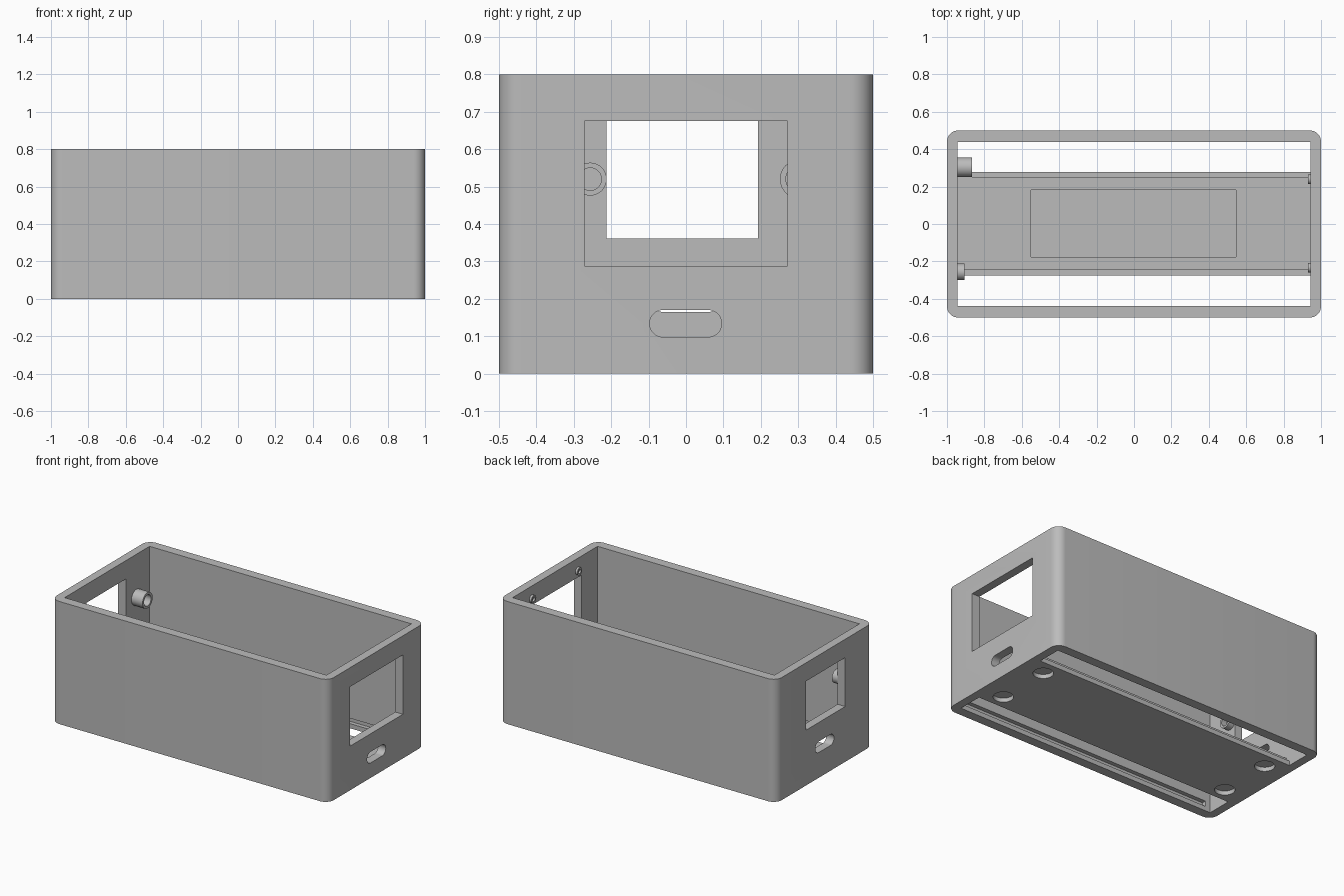
import bpy, bmesh, math
from mathutils import Matrix, Vector

if "Cube" in bpy.data.objects:
    bpy.data.objects.remove(bpy.data.objects["Cube"])

grey = bpy.data.materials.new("grey_plastic")
grey.use_nodes = True
COLOUR = (0.5, 0.5, 0.5, 1)
grey.diffuse_color = COLOUR
grey.node_tree.nodes["Principled BSDF"].inputs["Base Color"].default_value = COLOUR


def finish(name, bm):
    mesh = bpy.data.meshes.new(name)
    bm.to_mesh(mesh)
    bm.free()
    mesh.materials.append(grey)
    obj = bpy.data.objects.new(name, mesh)
    bpy.context.collection.objects.link(obj)
    return obj


def box(name, low, high, radius=0, axis=2):
    """Box between two corners, edges along one axis optionally rounded."""
    low, high = Vector(low), Vector(high)
    bm = bmesh.new()
    bmesh.ops.create_cube(bm, size=1)
    for v in bm.verts:
        v.co = (low + high) / 2 + v.co * (high - low)
    if radius:
        edges = [e for e in bm.edges
                 if abs((e.verts[0].co - e.verts[1].co).normalized()[axis]) > 0.9]
        bmesh.ops.bevel(bm, geom=edges, offset=radius, segments=10,
                        profile=0.5, affect='EDGES')
    return finish(name, bm)


def cylinder(name, centre, radius, depth, axis='Z'):
    bm = bmesh.new()
    turn = Matrix.Rotation(math.pi / 2, 4, 'Y') if axis == 'X' else Matrix()
    bmesh.ops.create_cone(bm, cap_ends=True, segments=40, radius1=radius, radius2=radius,
                          depth=depth, matrix=Matrix.Translation(centre) @ turn)
    return finish(name, bm)


def cut(obj, cutters):
    bpy.context.view_layer.objects.active = obj
    for cutter in cutters:
        cutter.hide_render = True
        mod = obj.modifiers.new("cut", 'BOOLEAN')
        mod.operation = 'DIFFERENCE'
        mod.solver = 'EXACT'
        mod.object = cutter
        bpy.ops.object.modifier_apply(modifier=mod.name)
        bpy.data.objects.remove(cutter)


def smooth(obj):
    bpy.ops.object.select_all(action='DESELECT')
    obj.select_set(True)
    bpy.context.view_layer.objects.active = obj
    bpy.ops.object.shade_smooth_by_angle(angle=math.radians(30))


IN_X, IN_Y = 0.945, 0.438

# Open case with a window and a cable slot in each end
case = box("case", (-1, -0.5, 0), (1, 0.5, 0.8), radius=0.06)
cutters = [
    box("cavity", (-IN_X, -IN_Y, -0.1), (IN_X, IN_Y, 0.9)),
    box("display_window", (0.9, -0.272, 0.288), (1.1, 0.272, 0.675)),
    box("rear_window", (-1.1, -0.213, 0.361), (-0.9, 0.193, 0.68)),
    box("cable_slot", (0.9, -0.097, 0.098), (1.1, 0.095, 0.17), 0.0355, 0),
    box("rear_slot", (-1.1, -0.097, 0.165), (-0.9, 0.095, 0.237), 0.0355, 0),
]
# Snap grooves low on the long walls
for side in (-1, 1):
    y0, y1 = sorted((side * 0.4, side * 0.465))
    cutters.append(box("groove", (-0.91, y0, 0.03), (0.91, y1, 0.065)))
cut(case, cutters)
smooth(case)

# Stepped floor plate with a tray and four foot recesses
floor_lip = box("floor_lip", (-IN_X, -0.275, 0), (IN_X, 0.279, 0.03))
floor_plate = box("floor_plate", (-IN_X, -0.246, 0.0), (IN_X, 0.252, 0.06))
feet = [(sx * 0.84, sy * 0.18) for sx in (-1, 1) for sy in (-1, 1)]
for part in (floor_lip, floor_plate):
    cut(part, [cylinder("foot_recess", (x, y, 0), 0.06, 0.054) for x, y in feet])
cut(floor_plate, [box("tray", (-0.55, -0.177, 0.045), (0.545, 0.183, 0.1))])
smooth(floor_plate)
smooth(floor_lip)


def standoff(name, wall, length, y, z, outer, inner):
    """Hollow screw post reaching inwards from an end wall."""
    way = -1 if wall > 0 else 1
    post = cylinder(name, (wall + way * length / 2, y, z), outer, length, 'X')
    cut(post, [cylinder("bore", (wall + way * length, y, z), inner, length * 1.8, 'X')])
    smooth(post)


standoff("long_standoff", -IN_X, 0.08, 0.303, 0.52, 0.052, 0.036)
standoff("short_standoff", -IN_X, 0.04, -0.256, 0.52, 0.044, 0.03)
for y in (-0.234, 0.239):
    for z in (0.245, 0.718):
        standoff("display_standoff", IN_X, 0.014, y, z, 0.025, 0.014)
